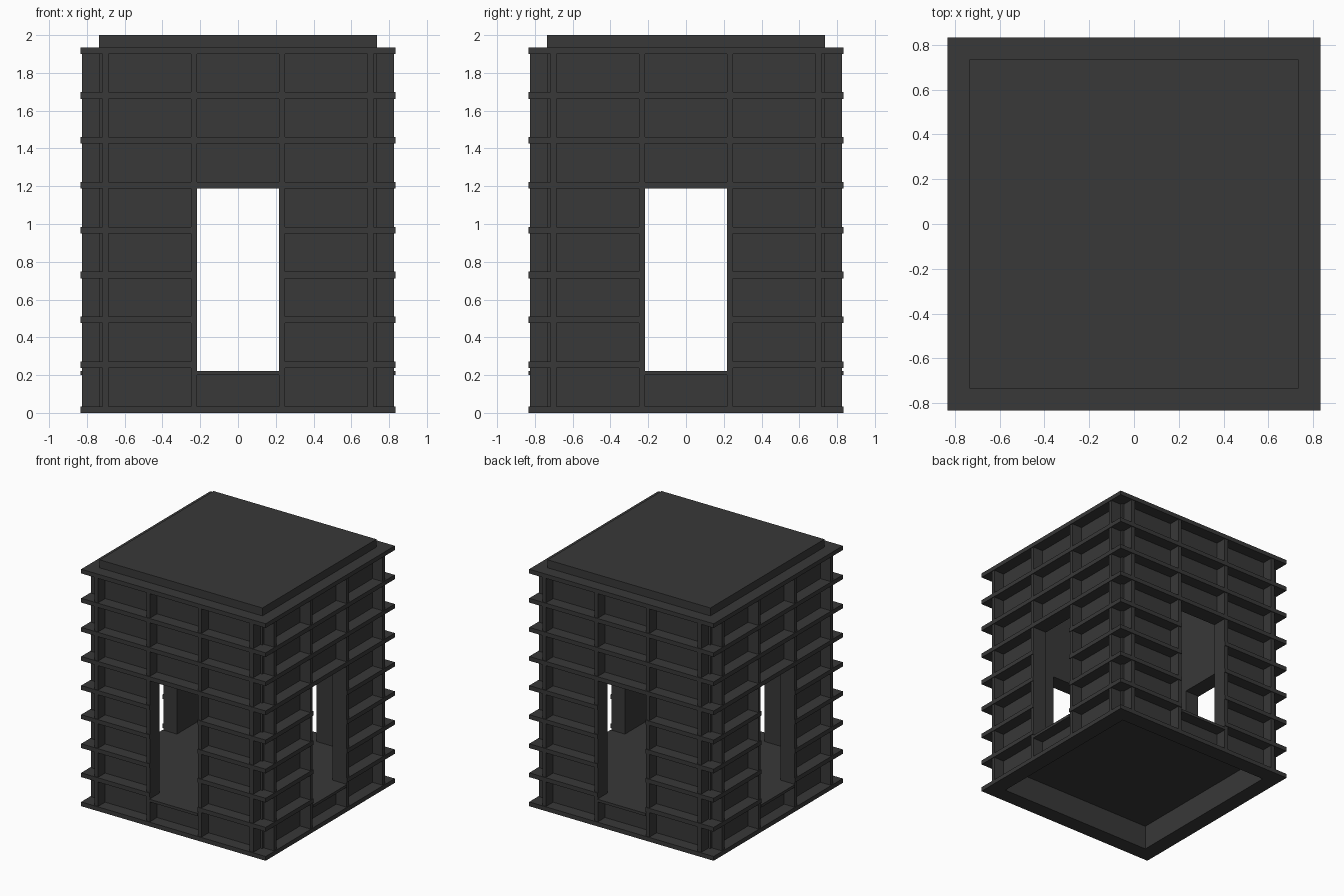
import bpy, bmesh
from mathutils import Matrix, Vector
from math import pi

if "Cube" in bpy.data.objects:
    bpy.data.objects.remove(bpy.data.objects["Cube"])

WALL, INNER, EDGE, RIB = 0.735, 0.703, 0.833, 0.827   # half widths
STEP, THICK = 0.2375, 0.035                           # ledge spacing, thickness
OPEN, SILL, HEAD, EAVE, TOP = 0.217, 0.222, 1.1875, 1.935, 2.0

dark = bpy.data.materials.new("dark_grey")
dark.diffuse_color = (0.04, 0.04, 0.04, 1)
dark.use_nodes = True
dark.node_tree.nodes["Principled BSDF"].inputs["Base Color"].default_value = dark.diffuse_color


def build(name, boxes, four_sides=True):
    """Make one object from (x0, x1, y0, y1, z0, z1) boxes, repeated on all sides."""
    bm = bmesh.new()
    for i in range(4 if four_sides else 1):
        turn = Matrix.Rotation(i * pi / 2, 4, 'Z')
        for x0, x1, y0, y1, z0, z1 in boxes:
            mid = Vector((x0 + x1, y0 + y1, z0 + z1)) / 2
            size = Matrix.Diagonal((x1 - x0, y1 - y0, z1 - z0, 1))
            bmesh.ops.create_cube(bm, size=1, matrix=turn @ Matrix.Translation(mid) @ size)
    mesh = bpy.data.meshes.new(name)
    bm.to_mesh(mesh)
    bm.free()
    mesh.materials.append(dark)
    bpy.context.collection.objects.link(bpy.data.objects.new(name, mesh))


# Thin walls with a tall opening in each side
build("walls", [
    (-WALL, -OPEN, -WALL, -INNER, 0, EAVE),
    (OPEN, INNER, -WALL, -INNER, 0, EAVE),
    (-OPEN, OPEN, -WALL, -INNER, 0, SILL),
    (-OPEN, OPEN, -WALL, -INNER, HEAD, EAVE),
])

# Horizontal ledges, interrupted where they meet the opening
ledges = []
for k in range(9):
    z = k * STEP
    spans = [(-EDGE, -OPEN), (OPEN, WALL)] if 1 <= k <= 4 else [(-EDGE, WALL)]
    ledges += [(a, b, -EDGE, -WALL, z, z + THICK) for a, b in spans]
build("horizontal_ledges", ledges)

# Vertical ribs between the ledges
ribs = []
for k in range(8):
    for a, b in ((0.217, 0.249), (0.685, 0.717)):
        for x0, x1 in ((a, b), (-b, -a)):
            ribs.append((x0, x1, -RIB, -WALL, k * STEP + THICK, (k + 1) * STEP))
build("vertical_ribs", ribs)

# Projecting window sills
build("window_sills", [(-OPEN, OPEN, -EDGE, -WALL, 0.2, SILL)])

# Raised floor (hollow below) and roof cap
build("floor", [(-INNER, INNER, -INNER, INNER, 0.2, SILL)], False)
build("roof_cap", [(-WALL, WALL, -WALL, WALL, EAVE, TOP)], False)
